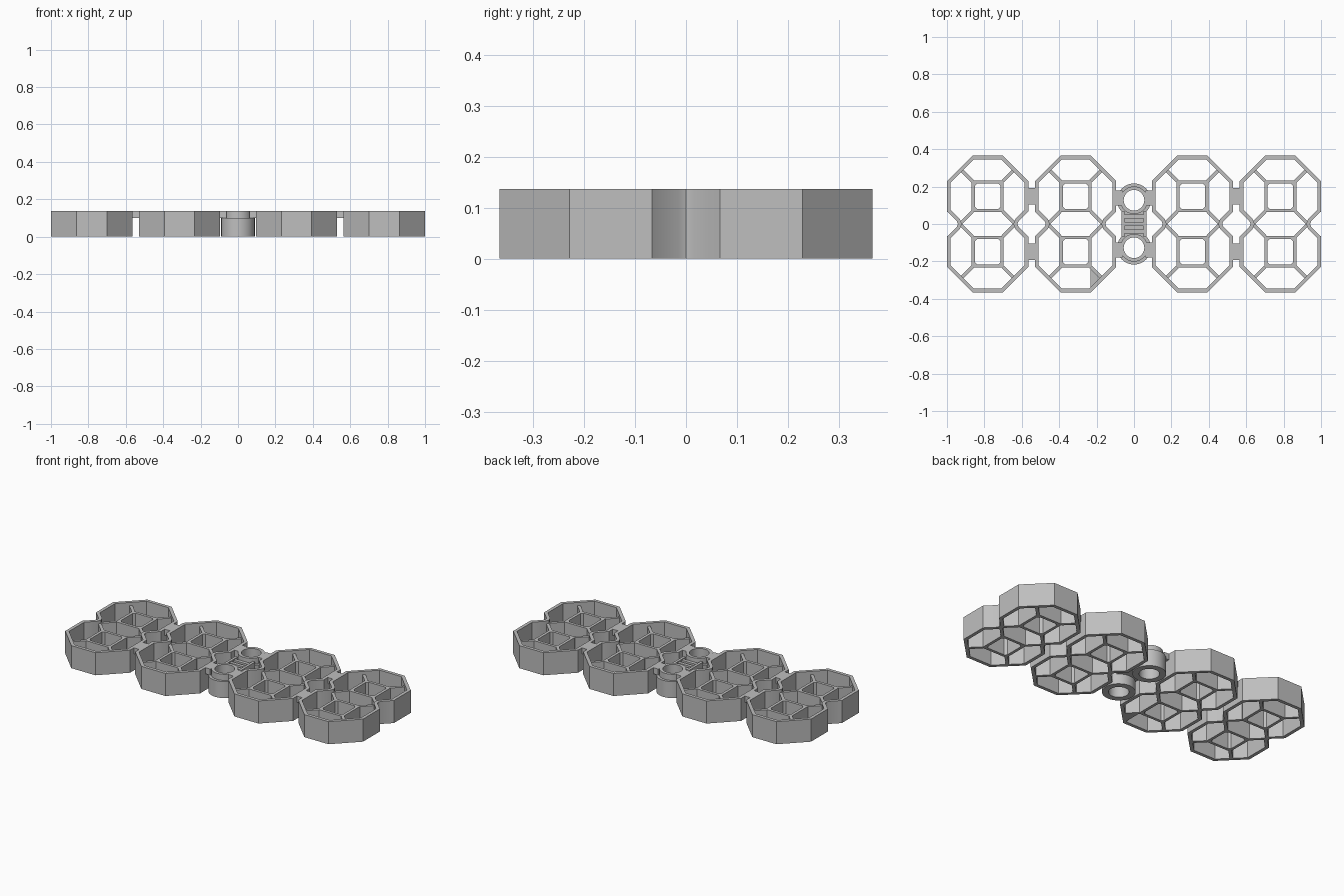
import bpy, bmesh, math
from mathutils import Vector

cube = bpy.data.objects.get("Cube")
if cube:
    bpy.data.objects.remove(cube, do_unlink=True)

H = 0.137        # full height
LOW = 0.118      # height of the inner lattice
SHELF = 0.1      # underside of the link tabs
A = 0.2175       # octagon half width
S = 0.081        # octagon half side
CY = 0.148       # cell centre in y
WALL = 0.02
CLUSTERS = (-0.7825, -0.3125, 0.3125, 0.7825)

grey = bpy.data.materials.new("plain_grey")
grey.use_nodes = True
color = (0.52, 0.52, 0.52, 1)
grey.diffuse_color = color
grey.node_tree.nodes["Principled BSDF"].inputs["Base Color"].default_value = color


def finish(bm, name, smooth=False):
    bmesh.ops.recalc_face_normals(bm, faces=bm.faces)
    mesh = bpy.data.meshes.new(name)
    bm.to_mesh(mesh)
    bm.free()
    mesh.materials.append(grey)
    obj = bpy.data.objects.new(name, mesh)
    bpy.context.collection.objects.link(obj)
    if smooth:
        bpy.ops.object.select_all(action='DESELECT')
        obj.select_set(True)
        bpy.context.view_layer.objects.active = obj
        bpy.ops.object.shade_smooth_by_angle(angle=math.radians(35))
    return obj


def add_wall(bm, outer, inner, z0, z1):
    """Closed wall between two matching outlines."""
    rings = [[bm.verts.new((x, y, z)) for x, y in pts]
             for pts, z in ((outer, z0), (outer, z1), (inner, z1), (inner, z0))]
    n = len(outer)
    for k in range(4):
        a, b = rings[k], rings[(k + 1) % 4]
        for i in range(n):
            j = (i + 1) % n
            bm.faces.new((a[i], a[j], b[j], b[i]))


def add_prism(bm, pts, z0, z1):
    low = [bm.verts.new((x, y, z0)) for x, y in pts]
    top = [bm.verts.new((x, y, z1)) for x, y in pts]
    bm.faces.new(low[::-1])
    bm.faces.new(top)
    for i in range(len(pts)):
        j = (i + 1) % len(pts)
        bm.faces.new((low[i], low[j], top[j], top[i]))


def add_box(bm, x0, x1, y0, y1, z0, z1):
    add_prism(bm, [(x0, y0), (x1, y0), (x1, y1), (x0, y1)], z0, z1)


def add_bar(bm, p, q, width, z1):
    p, q = Vector(p), Vector(q)
    d = (q - p).normalized()
    n = Vector((-d.y, d.x)) * width / 2
    add_prism(bm, [p - n, q - n, q + n, p + n], 0, z1)


def inset(pts, t):
    """Offset a counter-clockwise outline inward."""
    out = []
    for i, pt in enumerate(pts):
        p = Vector(pt)
        d0 = (p - Vector(pts[i - 1])).normalized()
        d1 = (Vector(pts[(i + 1) % len(pts)]) - p).normalized()
        n0, n1 = Vector((-d0.y, d0.x)), Vector((-d1.y, d1.x))
        out.append(p + (n0 + n1) * t / (1 + n0.dot(n1)))
    return out


def cut_square(cx, cy, half, cut):
    e = half - cut
    return [(cx + x, cy + y) for x, y in (
        (half, -e), (half, e), (e, half), (-e, half),
        (-half, e), (-half, -e), (-e, -half), (e, -half))]


def circle(cy, r, n=48):
    return [(r * math.cos(math.tau * i / n), cy + r * math.sin(math.tau * i / n))
            for i in range(n)]


# Outline of two overlapping octagons with rounded waist notches
right = [(S, -CY - A), (A, -CY - S), (A, -CY + S), (0.165, -0.015), (0.159, 0),
         (0.165, 0.015), (A, CY - S), (A, CY + S), (S, CY + A)]
outline = right + [(-x, y) for x, y in reversed(right)]

for i, cx in enumerate(CLUSTERS, 1):
    # Tall outer wall
    bm = bmesh.new()
    pts = [(x + cx, y) for x, y in outline]
    add_wall(bm, pts, inset(pts, WALL), 0, H)
    finish(bm, f"cell_pair_wall_{i}", True)

    # Lower square cores and diagonal spokes
    bm = bmesh.new()
    for cy in (-CY, CY):
        add_wall(bm, cut_square(cx, cy, S + 0.004, 0.004),
                 cut_square(cx, cy, S - 0.013, 0.012), 0, LOW)
        for sx in (-1, 1):
            for sy in (-1, 1):
                reach = 0.142
                add_bar(bm, (cx + sx * S, cy + sy * S),
                        (cx + sx * reach, cy + sy * reach), 0.018, LOW)
    finish(bm, f"cell_pair_lattice_{i}")

# Tabs linking neighbouring cell pairs
bm = bmesh.new()
for sx in (-1, 1):
    mid = sx * (CLUSTERS[2] + CLUSTERS[3]) / 2
    for sy in (-1, 1):
        add_box(bm, mid - 0.028, mid + 0.028, sy * CY - 0.044, sy * CY + 0.044, SHELF, H)
finish(bm, "link_tabs")

# Small corner web in one cell
bm = bmesh.new()
add_prism(bm, [(-0.232, -0.355), (-0.165, -0.295), (-0.232, -0.229)], 0, 0.02)
finish(bm, "corner_web")

# Hinge sleeves with a raised collar
RING_Y = 0.127
for name, cy in (("front", -RING_Y), ("back", RING_Y)):
    bm = bmesh.new()
    add_wall(bm, circle(cy, 0.09), circle(cy, 0.055), 0, SHELF)
    add_wall(bm, circle(cy, 0.074), circle(cy, 0.055), SHELF, H)
    finish(bm, f"{name}_hinge_sleeve", True)

# Tabs holding the sleeves to the inner cell pairs
bm = bmesh.new()
for sx in (-1, 1):
    for sy in (-1, 1):
        x0, x1 = sorted((sx * 0.062, sx * 0.11))
        y0, y1 = sorted((sy * 0.1, sy * 0.178))
        add_box(bm, x0, x1, y0, y1, SHELF, H)
finish(bm, "hinge_tabs")

# Bridge between the sleeves, with side rails and cross ribs
bm = bmesh.new()
add_box(bm, -0.06, 0.06, -0.07, 0.07, 0.06, SHELF)
for sx in (-1, 1):
    x0, x1 = sorted((sx * 0.05, sx * 0.066))
    add_box(bm, x0, x1, -0.07, 0.07, 0.06, 0.12)
for y in (-0.04, 0, 0.04):
    add_box(bm, -0.055, 0.055, y - 0.01, y + 0.01, 0.09, 0.115)
finish(bm, "hinge_bridge")
